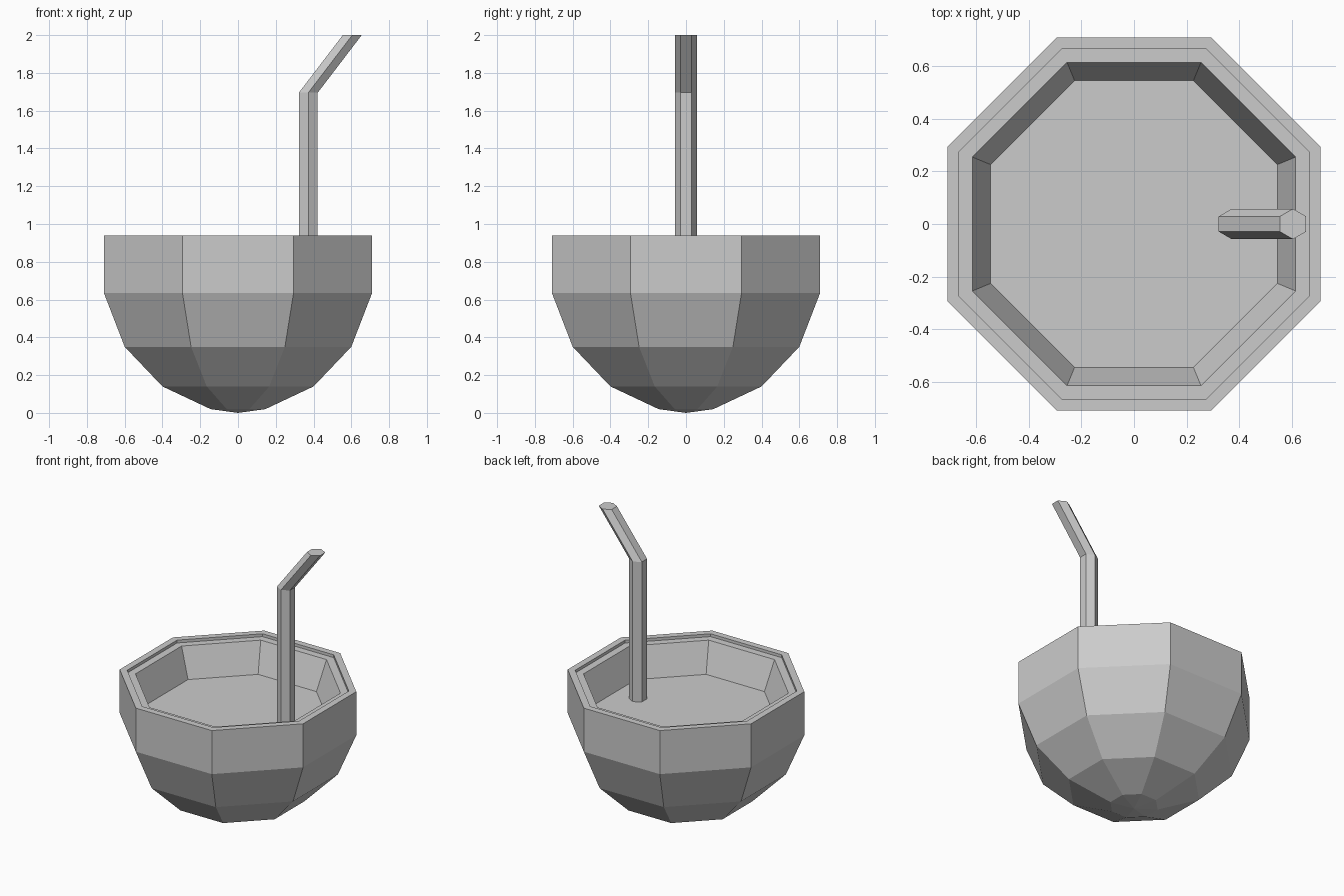
import bpy
import bmesh
from math import cos, sin, pi

if "Cube" in bpy.data.objects:
    bpy.data.objects.remove(bpy.data.objects["Cube"])


def ring(bm, apothem, z, sides, cx=0.0):
    """Polygon ring with flats facing +-x."""
    r = apothem / cos(pi / sides)
    return [bm.verts.new((cx + r * cos(2 * pi * (i + 0.5) / sides),
                          r * sin(2 * pi * (i + 0.5) / sides), z))
            for i in range(sides)]


def loft(name, sections, sides, cap_start=False, cap_end=False, pole=None):
    """Skin rings given as (apothem, z, centre x)."""
    bm = bmesh.new()
    rings = [ring(bm, a, z, sides, cx) for a, z, cx in sections]
    for lo, hi in zip(rings, rings[1:]):
        for i in range(sides):
            j = (i + 1) % sides
            bm.faces.new((lo[i], lo[j], hi[j], hi[i]))
    if pole is not None:
        tip = bm.verts.new((0, 0, pole))
        for i in range(sides):
            bm.faces.new((tip, rings[0][(i + 1) % sides], rings[0][i]))
    if cap_start:
        bm.faces.new(rings[0][::-1])
    if cap_end:
        bm.faces.new(rings[-1])
    mesh = bpy.data.meshes.new(name)
    bm.to_mesh(mesh)
    bm.free()
    obj = bpy.data.objects.new(name, mesh)
    bpy.context.collection.objects.link(obj)
    return obj


# Outer shell: faceted bowl, flat rim, short inner step
shell = [(0.145, 0.02), (0.40, 0.14), (0.60, 0.35), (0.71, 0.635),
         (0.71, 0.94), (0.665, 0.94), (0.665, 0.92)]
loft("shell", [(a, z, 0) for a, z in shell], 8, pole=0.0)

# Flesh lining, slightly below the rim, sloping in to the drink
flesh = [(0.665, 0.92), (0.615, 0.92), (0.545, 0.715)]
loft("flesh", [(a, z, 0) for a, z in flesh], 8)

# Drink surface
loft("drink", [(0.545, 0.715, 0)], 8, cap_end=True)

# Bent hexagonal straw
loft("straw", [(0.05, 0.70, 0.372), (0.05, 1.695, 0.372), (0.05, 2.0, 0.605)],
     6, cap_start=True, cap_end=True)
